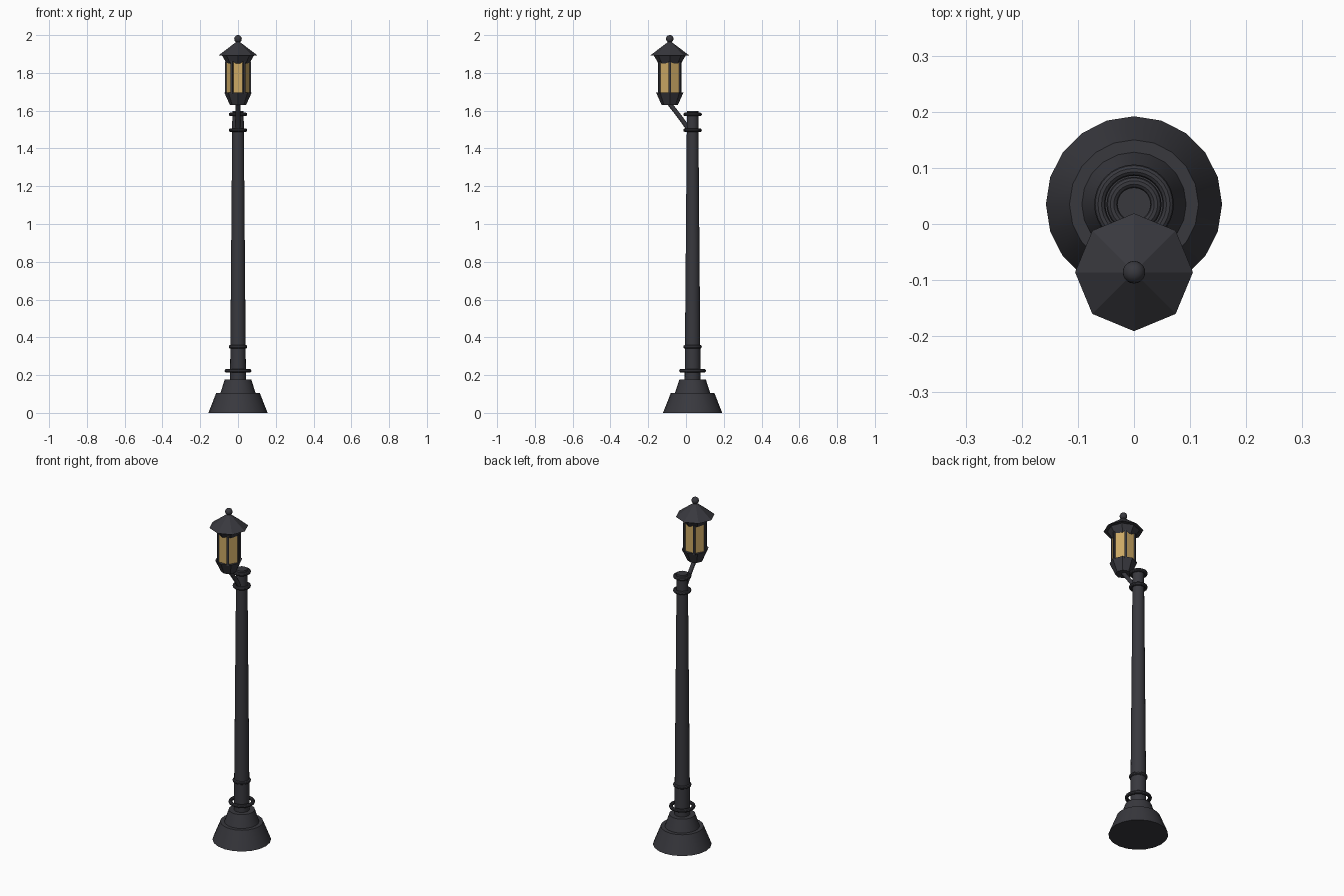
import bpy, math
from mathutils import Vector

if "Cube" in bpy.data.objects:
    bpy.data.objects.remove(bpy.data.objects["Cube"])

POST_Y, LAMP_Y = 0.035, -0.086


def material(name, color):
    m = bpy.data.materials.new(name)
    m.use_nodes = True
    m.diffuse_color = (*color, 1)
    m.node_tree.nodes["Principled BSDF"].inputs["Base Color"].default_value = (*color, 1)
    return m


iron = material("dark iron", (0.04, 0.04, 0.048))
amber = material("amber glass", (0.61, 0.4, 0.13))


def finish(name, mat, smooth=True):
    ob = bpy.context.object
    ob.name = name
    ob.data.materials.append(mat)
    if smooth:
        bpy.ops.object.shade_smooth_by_angle(angle=math.radians(30))
    return ob


def frustum(name, y, z0, z1, r0, r1, sides, mat=iron, smooth=True, turn=0):
    bpy.ops.mesh.primitive_cone_add(vertices=sides, radius1=r0, radius2=r1, depth=z1 - z0,
                                    location=(0, y, (z0 + z1) / 2), rotation=(0, 0, turn))
    return finish(name, mat, smooth)


def ring(name, z, major, minor=0.01):
    bpy.ops.mesh.primitive_torus_add(location=(0, POST_Y, z), major_radius=major,
                                     minor_radius=minor, major_segments=32, minor_segments=10)
    return finish(name, iron)


# Stepped base and tapered post
frustum("base_lower", POST_Y, 0, 0.106, 0.157, 0.115, 20)
frustum("base_upper", POST_Y, 0.106, 0.177, 0.093, 0.07, 20)
frustum("post", POST_Y, 0.17, 1.597, 0.042, 0.03, 20)

# Collars around the post
ring("base_collar", 0.223, 0.061)
for name, z in (("lower_collar", 0.35), ("upper_collar", 1.497), ("top_collar", 1.58)):
    ring(name, z, 0.039)

# Curved arm carrying the lantern
curve = bpy.data.curves.new("arm", "CURVE")
curve.dimensions = "3D"
curve.bevel_depth = 0.012
curve.bevel_resolution = 2
curve.use_fill_caps = True
path = curve.splines.new("BEZIER")
path.bezier_points.add(1)
ends = [(Vector((0, 0.02, 1.49)), Vector((0, -0.01, 1.54))),
        (Vector((0, LAMP_Y, 1.635)), Vector((0, -0.05, 1.59)))]
for p, (co, handle) in zip(path.bezier_points, ends):
    p.co = co
    p.handle_left = p.handle_right = handle
path.bezier_points[0].handle_left = (0, 0.05, 1.44)
path.bezier_points[1].handle_right = (0, -0.12, 1.68)
arm = bpy.data.objects.new("arm", curve)
bpy.context.collection.objects.link(arm)
curve.materials.append(iron)

# Lantern body
frustum("lantern_cup", LAMP_Y, 1.63, 1.697, 0.043, 0.073, 8, smooth=False)
frustum("lantern_glass", LAMP_Y, 1.69, 1.86, 0.064, 0.064, 6, amber, False, math.pi / 6)
frustum("lantern_collar", LAMP_Y, 1.85, 1.893, 0.06, 0.085, 8, smooth=False)
frustum("lantern_roof", LAMP_Y, 1.891, 1.971, 0.105, 0, 8, smooth=False)

# Bars on the glass corners
for i in range(6):
    a = i * math.pi / 3
    bpy.ops.mesh.primitive_cube_add(size=1, rotation=(0, 0, a), location=(
        0.062 * math.cos(a), LAMP_Y + 0.062 * math.sin(a), 1.775))
    bpy.context.object.scale = (0.012, 0.012, 0.17)
    finish("lantern_bar", iron, False)

# Ball on the roof
bpy.ops.mesh.primitive_uv_sphere_add(segments=20, ring_count=12, radius=0.02,
                                     location=(0, LAMP_Y, 1.98))
finish("roof_ball", iron)
